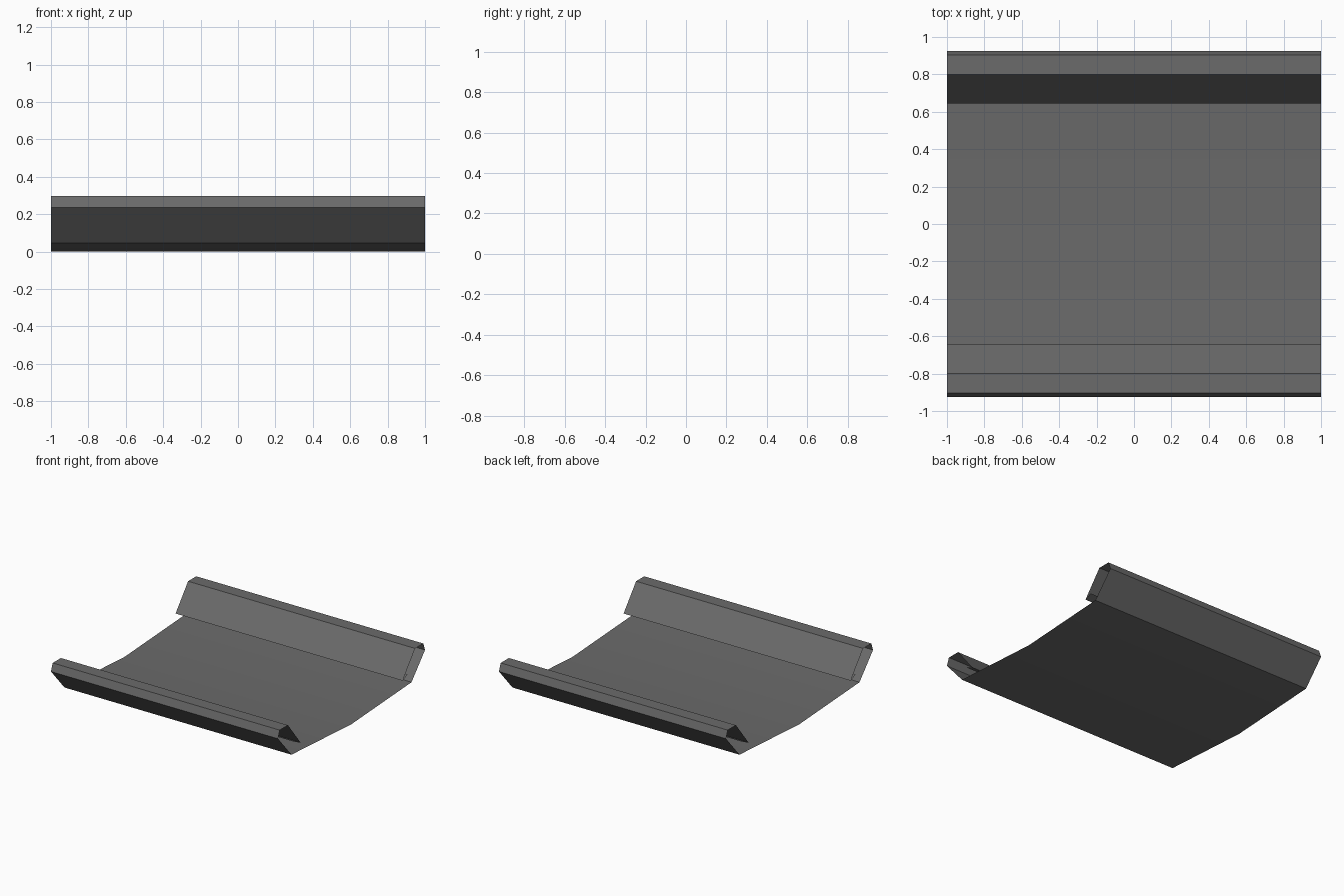
import bpy

if "Cube" in bpy.data.objects:
    bpy.data.objects.remove(bpy.data.objects["Cube"])

# Right half of the folded sheet's cross-section (y, z), from the centre crease
# out to the rim, over the flat top and down the inner lip with its small hem
half = [(0.0, 0.0), (0.755, 0.045), (0.925, 0.237), (0.903, 0.297),
        (0.80, 0.297), (0.643, 0.10), (0.703, 0.125)]


def extrude_open_profile(name, profile, half_length):
    """Sweep an open profile along x as a single-thickness sheet."""
    n = len(profile)
    verts = [(x, y, z) for x in (-half_length, half_length) for y, z in profile]
    faces = [(i, n + i, n + i + 1, i + 1) for i in range(n - 1)]
    mesh = bpy.data.meshes.new(name)
    mesh.from_pydata(verts, [], faces)
    mesh.update()
    obj = bpy.data.objects.new(name, mesh)
    bpy.context.collection.objects.link(obj)
    return obj


# Folded panel: one side modelled, the other mirrored across y
panel = extrude_open_profile("folded_panel", half, 1.0)
mirror = panel.modifiers.new("mirror", "MIRROR")
mirror.use_axis = (False, True, False)
mirror.use_clip = True
mirror.merge_threshold = 0.001

# Dark grey finish
dark = bpy.data.materials.new("dark_grey")
dark.diffuse_color = (0.145, 0.145, 0.145, 1.0)
dark.use_nodes = True
dark.node_tree.nodes["Principled BSDF"].inputs["Base Color"].default_value = dark.diffuse_color
panel.data.materials.append(dark)

# Soft shading over the shallow centre crease, sharp at the folds
bpy.context.view_layer.objects.active = panel
panel.select_set(True)
bpy.ops.object.shade_smooth_by_angle(angle=0.35)
